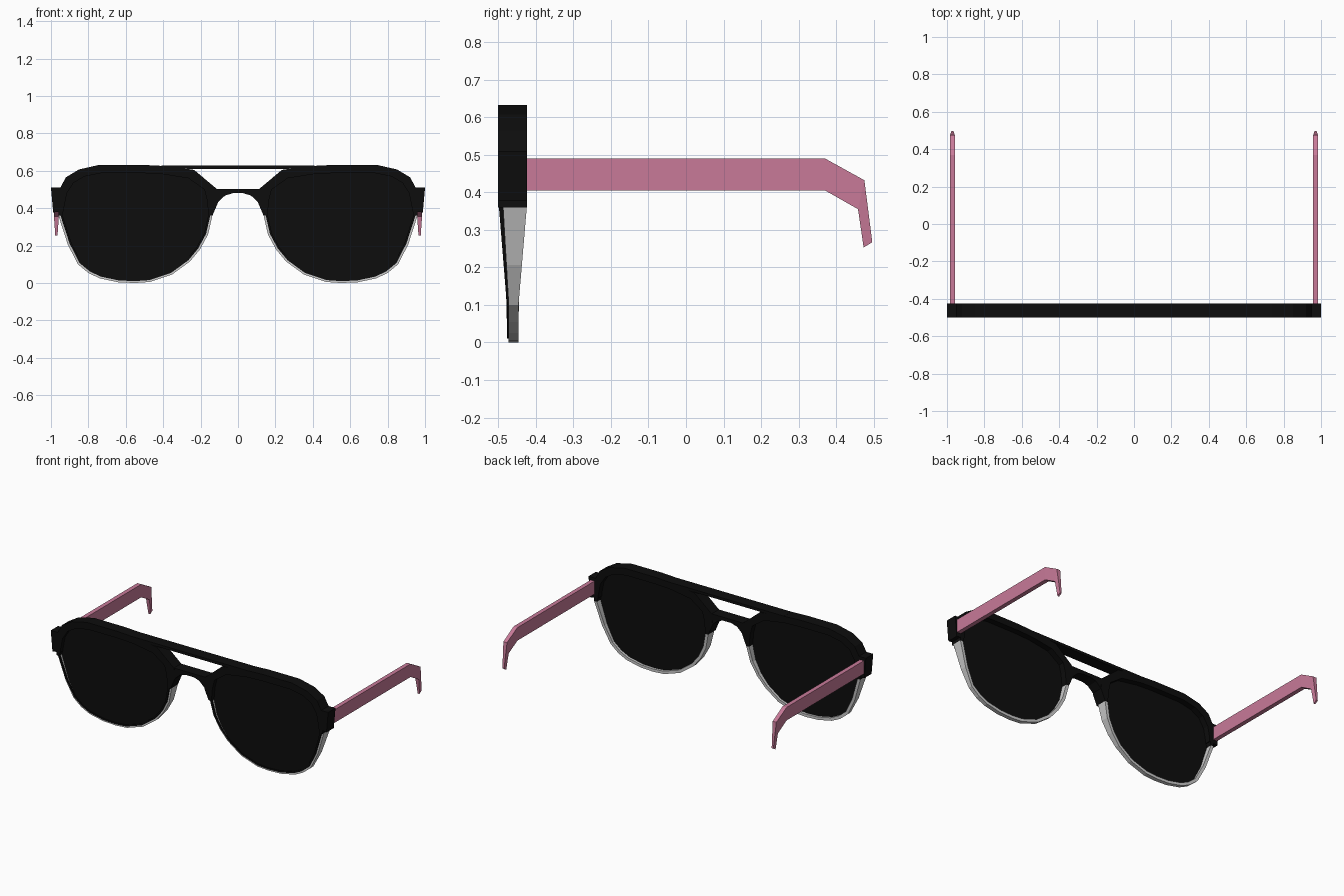
import bpy, bmesh

if "Cube" in bpy.data.objects:
    bpy.data.objects.remove(bpy.data.objects["Cube"])

def material(name, rgb):
    m = bpy.data.materials.new(name)
    m.diffuse_color = (*rgb, 1)
    m.use_nodes = True
    m.node_tree.nodes["Principled BSDF"].inputs["Base Color"].default_value = m.diffuse_color
    return m

BLACK = material("black_plastic", (0.004, 0.004, 0.004))
PINK = material("pink_plastic", (0.58, 0.195, 0.318))

def finish(name, bm, mat=None, mirror=False):
    bmesh.ops.recalc_face_normals(bm, faces=bm.faces[:])
    me = bpy.data.meshes.new(name)
    bm.to_mesh(me)
    bm.free()
    ob = bpy.data.objects.new(name, me)
    bpy.context.collection.objects.link(ob)
    if mat:
        me.materials.append(mat)
    if mirror:
        ob.modifiers.new("Mirror", 'MIRROR').use_mirror_merge = False
    return ob

def slab(name, pts, y0, y1, mat=None, mirror=False):
    """Front-view outline extruded from y0 to y1."""
    bm = bmesh.new()
    a = [bm.verts.new((x, y0, z)) for x, z in pts]
    b = [bm.verts.new((x, y1, z)) for x, z in pts]
    bm.faces.new(a)
    bm.faces.new(b)
    for i in range(len(pts)):
        j = (i + 1) % len(pts)
        bm.faces.new((a[i], a[j], b[j], b[i]))
    return finish(name, bm, mat, mirror)

def strip(name, outer, inner, front, back, mat=None):
    """Band between two chains; front/back give the depth at a height."""
    bm = bmesh.new()
    secs = []
    for (xo, zo), (xi, zi) in zip(outer, inner):
        secs.append([bm.verts.new(p) for p in (
            (xo, front(zo), zo), (xi, front(zo), zi),
            (xi, back(zo), zi), (xo, back(zo), zo))])
    for s, t in zip(secs, secs[1:]):
        for k in range(4):
            m = (k + 1) % 4
            bm.faces.new((s[k], s[m], t[m], t[k]))
    bm.faces.new(secs[0])
    bm.faces.new(secs[-1])
    return finish(name, bm, mat, True)

def taper(z):
    return min(1, max(0, (0.36 - z) / 0.26))

def front(z): return -0.498 + 0.021 * taper(z)
def front_inner(z): return front(z) + 0.011 - 0.006 * taper(z)
def back(z): return -0.424 - 0.022 * taper(z)

def shrink(pts, f, c=(0.55, 0.36)):
    return [(c[0] + (x - c[0]) * f, c[1] + (z - c[1]) * f) for x, z in pts]

# Browline: thick black upper half of each eye rim
brow_out = [(.137, .36), (.107, .43), (.11, .5), (.235, .605), (.40, .626), (.52, .632),
            (.74, .632), (.85, .607), (.92, .565), (.95, .51), (.96, .36)]
brow_in = [(.158, .36), (.165, .44), (.18, .50), (.265, .56), (.41, .583), (.52, .588),
           (.73, .588), (.82, .57), (.88, .535), (.915, .48), (.939, .36)]
strip("brow_frame", brow_out, brow_in, lambda z: -0.5, lambda z: -0.424, BLACK)

# Lower rim: grey, tapering in depth, with a thin black facing
low = [(.96, .36), (.91, .206), (.856, .10), (.80, .054), (.74, .025), (.64, .004), (.55, 0), (.47, .006),
       (.353, .045), (.257, .115), (.203, .18), (.16, .26), (.137, .36)]
strip("lower_rim", low, shrink(low, .95), front_inner, back)
strip("rim_facing", shrink(low, .972), shrink(low, .945), front, front_inner, BLACK)

# Lenses
slab("lens", shrink(low, .96) + [(x, z + .01) for x, z in brow_in[1:-1]], -0.472, -0.462, BLACK, True)

# Double bridge
slab("top_bar", [(-.245, .61), (.245, .61), (.41, .615), (.41, .627), (-.41, .627), (-.41, .615)],
     -0.5, -0.424, BLACK)
slab("nose_bridge", [(-.11, .43), (-.07, .467), (-.03, .48), (.03, .48), (.07, .467), (.11, .43),
                     (.113, .502), (-.113, .502)], -0.499, -0.425, BLACK)

# Hinge blocks at the outer corners
slab("hinge_block", [(.93, .385), (.988, .377), (1, .51), (.93, .51)], -0.5, -0.424, BLACK, True)

# Temple arms, narrowing toward the hooked ear tips (y, z top / y, z bottom / half width)
bm = bmesh.new()
rings = []
for (yt, zt), (yb, zb), w in [((-.43, .49), (-.43, .405), .014), ((.37, .49), (.37, .405), .014),
                              ((.475, .432), (.458, .355), .013), ((.496, .267), (.473, .253), .006)]:
    rings.append([bm.verts.new(p) for p in ((.971 - w, yt, zt), (.971 + w, yt, zt),
                                           (.971 + w, yb, zb), (.971 - w, yb, zb))])
for s, t in zip(rings, rings[1:]):
    for k in range(4):
        m = (k + 1) % 4
        bm.faces.new((s[k], s[m], t[m], t[k]))
bm.faces.new(rings[0])
bm.faces.new(rings[-1])
finish("temple_arm", bm, PINK, True)
